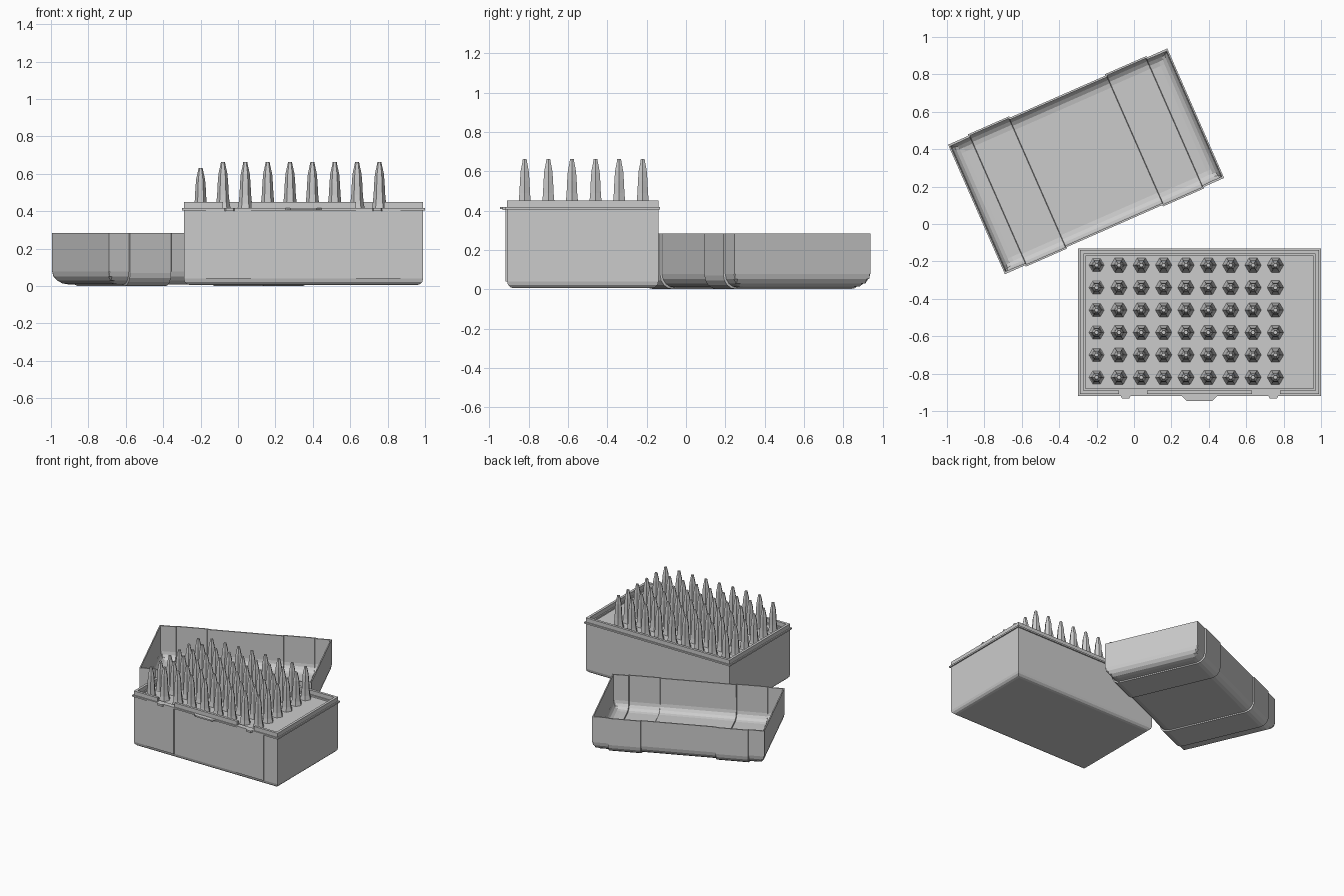
import bpy, bmesh
from math import sin, cos, pi, radians
from mathutils import Matrix

old = bpy.data.objects.get("Cube")
if old:
    bpy.data.objects.remove(old, do_unlink=True)

grey = bpy.data.materials.new("grey_plastic")
grey.use_nodes = True
colour = (0.6, 0.6, 0.6, 1)
grey.diffuse_color = colour
grey.node_tree.nodes["Principled BSDF"].inputs["Base Color"].default_value = colour


def finish(name, bm):
    bmesh.ops.recalc_face_normals(bm, faces=bm.faces)
    mesh = bpy.data.meshes.new(name)
    bm.to_mesh(mesh)
    bm.free()
    mesh.materials.append(grey)
    ob = bpy.data.objects.new(name, mesh)
    bpy.context.collection.objects.link(ob)
    return ob


def add_block(bm, x0, x1, y0, y1, z0, z1):
    size = Matrix.Diagonal((x1 - x0, y1 - y0, z1 - z0, 1))
    place = Matrix.Translation(((x0 + x1) / 2, (y0 + y1) / 2, (z0 + z1) / 2))
    return bmesh.ops.create_cube(bm, size=1, matrix=place @ size)["verts"]


def block(name, *bounds):
    bm = bmesh.new()
    add_block(bm, *bounds)
    return finish(name, bm)


def plate(name, outline, z0, z1):
    """Flat outline extruded upwards."""
    bm = bmesh.new()
    face = bm.faces.new([bm.verts.new((x, y, z0)) for x, y in outline])
    up = bmesh.ops.extrude_face_region(bm, geom=[face])["geom"]
    bmesh.ops.translate(bm, vec=(0, 0, z1 - z0),
                        verts=[v for v in up if isinstance(v, bmesh.types.BMVert)])
    return finish(name, bm)


# Box: body with rounded bottom edges
MID = 0.35
LEFT, RIGHT, FRONT, BACK = MID - 0.64, MID + 0.64, -0.91, -0.14
bm = bmesh.new()
add_block(bm, LEFT, RIGHT, FRONT, BACK, 0.005, 0.405)
low = [e for e in bm.edges if all(v.co.z < 0.1 for v in e.verts)]
bmesh.ops.bevel(bm, geom=low, offset=0.035, segments=3, profile=0.5, affect="EDGES")
finish("box_body", bm)

# Flange around the body
bm = bmesh.new()
f = 0.009
add_block(bm, LEFT - f, RIGHT + f, FRONT - f, FRONT + 0.03, 0.405, 0.417)
add_block(bm, LEFT - f, RIGHT + f, BACK - 0.03, BACK + f, 0.405, 0.417)
for x in (LEFT - f, RIGHT - 0.03):
    add_block(bm, x, x + 0.03 + f, FRONT + 0.03, BACK - 0.03, 0.405, 0.417)
finish("box_flange", bm)

# Upright lip, open in front at the two latches
bm = bmesh.new()
t = 0.02
lip = (0.405, 0.45)
add_block(bm, LEFT, RIGHT, BACK - t, BACK, *lip)
for x in (LEFT, RIGHT - t):
    add_block(bm, x, x + t, FRONT, BACK - t, *lip)
for x0, x1 in ((LEFT + t, MID - 0.43), (MID - 0.28, MID + 0.28), (MID + 0.43, RIGHT - t)):
    add_block(bm, x0, x1, FRONT, FRONT + t, *lip)
finish("box_lip", bm)

# Raised front panels and small latch hooks
for side, s in (("right", -1), ("left", 1)):
    a, b = sorted((MID + s * 0.28, MID + s * 0.52))
    block(side + "_front_panel", a, b, FRONT - 0.008, FRONT + 0.01, 0.04, 0.405)
    x = MID + s * 0.395
    plate(side + "_latch_hook", [(x - 0.028, -0.915), (x - 0.02, -0.932),
                                 (x + 0.02, -0.932), (x + 0.028, -0.915)], 0.402, 0.417)

# Thumb tab
plate("thumb_tab", [(MID - 0.1, -0.915), (MID - 0.07, -0.945),
                    (MID + 0.07, -0.945), (MID + 0.1, -0.915)], 0.407, 0.418)

# Six rows of nine hexagonal tips; the first column sits lower
PROFILE = [(0.045, 0.4), (0.036, 0.44), (0.031, 0.49), (0.028, 0.55),
           (0.024, 0.6), (0.014, 0.645), (0.011, 0.662)]


def add_tip(bm, x, y, drop):
    rings = []
    for r, z in PROFILE:
        z = max(z - drop, 0.4)
        rings.append([bm.verts.new((x + r * cos(k * pi / 3), y + r * sin(k * pi / 3), z))
                      for k in range(6)])
    for a, b in zip(rings, rings[1:]):
        for k in range(6):
            n = (k + 1) % 6
            bm.faces.new((a[k], a[n], b[n], b[k]))
    bm.faces.new(rings[-1])


for row in range(6):
    bm = bmesh.new()
    for col in range(9):
        add_tip(bm, -0.2 + 0.1195 * col, -0.22 - 0.12 * row, 0.03 if col == 0 else 0)
    finish("tip_row_%d" % (row + 1), bm)

# Lid: rounded channel swept along its length, with two raised bands
R, HALF, LONG, TOP = 0.07, 0.378, 0.64, 0.283
arc = [k * pi / 8 for k in range(5)]


def section(bm, u, floor, grow):
    base = 0.008 - grow
    half = HALF + grow
    right = [(half, TOP)] + [(half - R + R * cos(a), base + R - R * sin(a)) for a in arc]
    points = right + [(-v, z) for v, z in reversed(right)]
    return [bm.verts.new((u, v, max(z, floor + base))) for v, z in points]


stations = [(-LONG + R - R * cos(a), R - R * sin(a), 0) for a in arc]
for u0, u1 in ((-0.52, -0.28), (0.28, 0.52)):
    stations += [(u0 - 0.004, 0, 0), (u0, 0, 0.008), (u1, 0, 0.008), (u1 + 0.004, 0, 0)]
stations += [(-u, z, 0) for u, z, g in reversed(stations[:5])]

bm = bmesh.new()
rings = [section(bm, *s) for s in stations]
for a, b in zip(rings, rings[1:]):
    for k in range(len(a) - 1):
        bm.faces.new((a[k], a[k + 1], b[k + 1], b[k]))
for ring in (rings[0], rings[-1]):
    bm.faces.new(ring)
lid = finish("open_lid", bm)
shell = lid.modifiers.new("wall", "SOLIDIFY")
shell.thickness = 0.012
# Walls grow towards the inside whichever way the open shell is wound
end = lid.data.polygons[-1]
shell.offset = -1 if end.normal.x > 0 else 1
lid.location = (-0.256, 0.335, 0)
lid.rotation_euler.z = radians(23.7)
